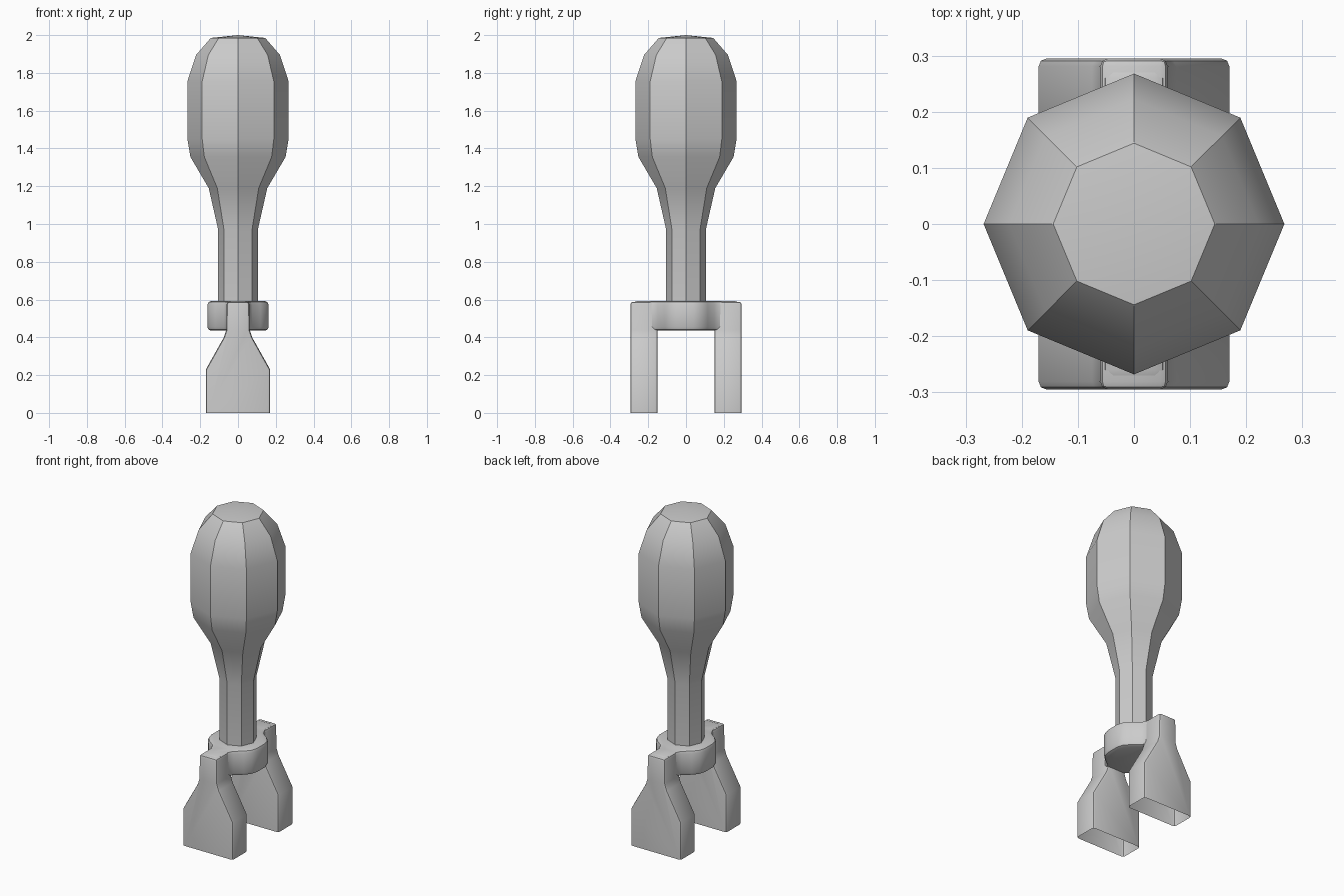
import bpy, bmesh
from math import radians, sin, cos, pi

if "Cube" in bpy.data.objects:
    bpy.data.objects.remove(bpy.data.objects["Cube"])


def make(name, bm, angle, bevel=0.0):
    bmesh.ops.recalc_face_normals(bm, faces=bm.faces)
    me = bpy.data.meshes.new(name)
    bm.to_mesh(me)
    bm.free()
    ob = bpy.data.objects.new(name, me)
    bpy.context.collection.objects.link(ob)
    bpy.ops.object.select_all(action='DESELECT')
    ob.select_set(True)
    bpy.context.view_layer.objects.active = ob
    if bevel:
        mod = ob.modifiers.new("Bevel", 'BEVEL')
        mod.width, mod.segments = bevel, 2
        mod.limit_method, mod.angle_limit = 'ANGLE', radians(50)
        bpy.ops.object.modifier_apply(modifier=mod.name)
    bpy.ops.object.shade_smooth_by_angle(angle=radians(angle))
    return ob


def prism(bm, start, end):
    """Join two matching outlines into a capped solid; return side faces."""
    a = [bm.verts.new(p) for p in start]
    b = [bm.verts.new(p) for p in end]
    bm.faces.new(a)
    bm.faces.new(b)
    n = len(a)
    return [bm.faces.new((a[i], a[(i + 1) % n], b[(i + 1) % n], b[i])) for i in range(n)]


# Handle: eight-sided lathed grip and neck
profile = [(0.105, 0.50), (0.105, 0.97), (0.155, 1.19), (0.252, 1.355), (0.268, 1.45),
           (0.268, 1.755), (0.222, 1.895), (0.144, 1.985)]
bm = bmesh.new()
rings = [[bm.verts.new((r * cos(i * pi / 4), r * sin(i * pi / 4), z)) for i in range(8)]
         for r, z in profile]
for lo, hi in zip(rings, rings[1:]):
    for i in range(8):
        j = (i + 1) % 8
        bm.faces.new((lo[i], lo[j], hi[j], hi[i]))
bm.faces.new(rings[0])
tip = bm.verts.new((0, 0, 2.0))
for i in range(8):
    bm.faces.new((rings[-1][i], rings[-1][(i + 1) % 8], tip))
make("handle", bm, 28)

# Collar: plan outline swelling round the neck, with an arm to each leg
quarter = [(0.057, 0.28), (0.057, 0.19), (0.075, 0.15), (0.12, 0.115), (0.15, 0.08), (0.162, 0.04)]
right = quarter + [(x, -y) for x, y in reversed(quarter)]
plan = right + [(-x, y) for x, y in reversed(right)]
bm = bmesh.new()
prism(bm, [(x, y, 0.435) for x, y in plan], [(x, y, 0.592) for x, y in plan])
make("collar", bm, 35, 0.02)

# Legs: flared front outline, open underneath
half = [(0.17, 0.0), (0.17, 0.23), (0.075, 0.40), (0.062, 0.44), (0.06, 0.588)]
front = half + [(-x, z) for x, z in reversed(half)]
for side, name in ((-1, "front_leg"), (1, "back_leg")):
    bm = bmesh.new()
    faces = prism(bm, [(x, side * 0.15, z) for x, z in front],
                  [(x, side * 0.295, z) for x, z in front])
    bmesh.ops.recalc_face_normals(bm, faces=bm.faces)
    bmesh.ops.delete(bm, geom=[faces[-1]], context='FACES_ONLY')
    make(name, bm, 35, 0.014)
